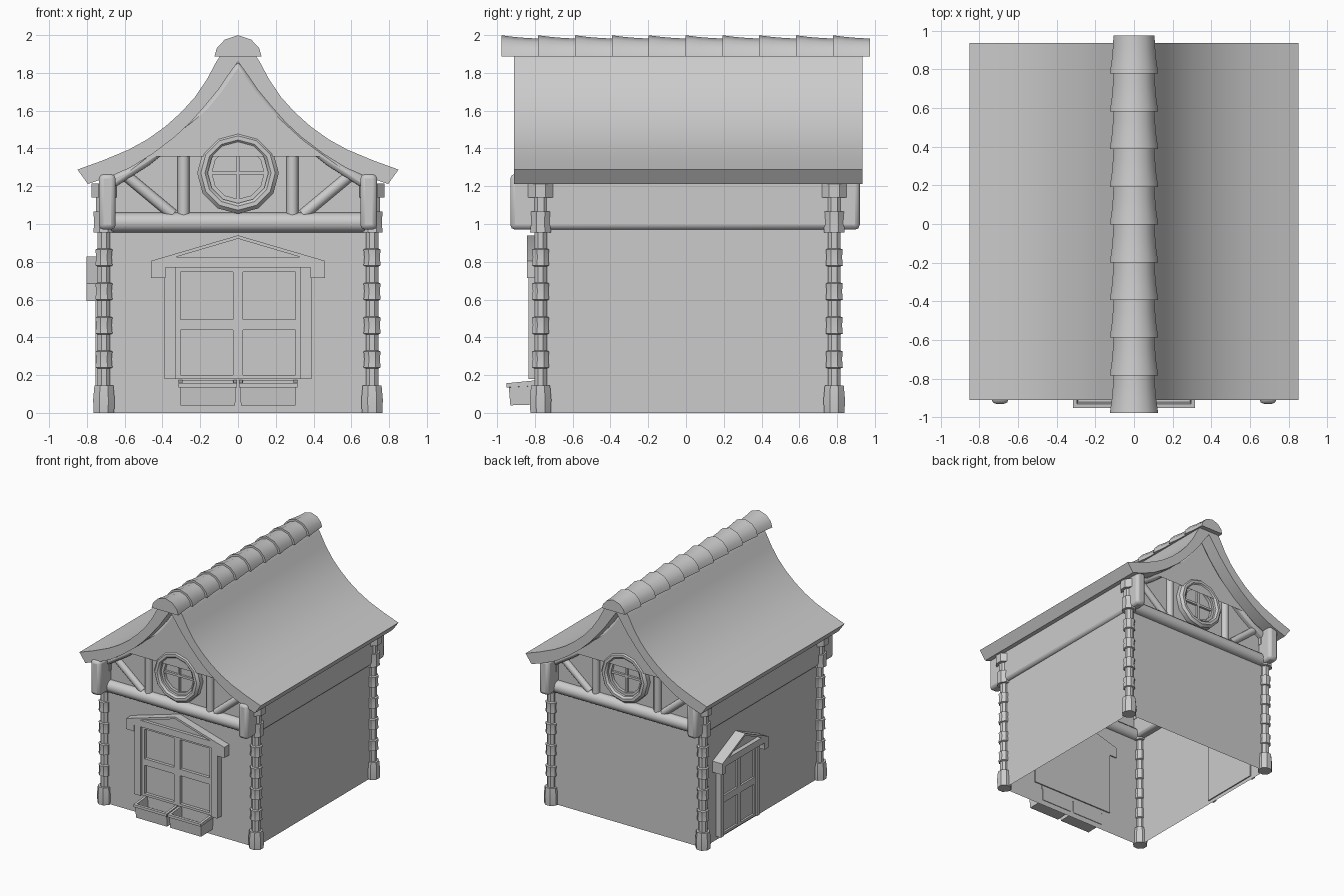
import bpy, bmesh
from math import sin, cos, pi, radians
from mathutils import Matrix, Vector

if "Cube" in bpy.data.objects:
    bpy.data.objects.remove(bpy.data.objects["Cube"])

I = Matrix.Identity(4)


def loft(name, rings, M=I, caps=True, wrap=False, bevel=0, open_bottom=False):
    """Skin a list of equal-length closed rings."""
    bm = bmesh.new()
    R = [[bm.verts.new(M @ Vector(p)) for p in r] for r in rings]
    n = len(R[0])
    pairs = list(zip(R, R[1:])) + ([(R[-1], R[0])] if wrap else [])
    for a, b in pairs:
        for i in range(n):
            j = (i + 1) % n
            bm.faces.new((a[i], a[j], b[j], b[i]))
    if caps and not wrap:
        bm.faces.new(R[0][::-1])
        bm.faces.new(R[-1])
    bmesh.ops.recalc_face_normals(bm, faces=bm.faces)
    if open_bottom:
        low = [f for f in bm.faces if all(v.co.z < 1e-4 for v in f.verts)]
        bmesh.ops.delete(bm, geom=low, context='FACES')
    me = bpy.data.meshes.new(name)
    bm.to_mesh(me)
    bm.free()
    ob = bpy.data.objects.new(name, me)
    bpy.context.collection.objects.link(ob)
    if bevel:
        m = ob.modifiers.new("bevel", 'BEVEL')
        m.width, m.segments = bevel, 2
        m.limit_method, m.angle_limit = 'ANGLE', radians(50)
    return ob


def prism(name, pts, y0, y1, M=I, **kw):
    return loft(name, [[(x, y, z) for x, z in pts] for y in (y0, y1)], M, **kw)


def bar(name, x0, x1, z0, z1, y0, y1, M=I, **kw):
    return prism(name, [(x0, z0), (x1, z0), (x1, z1), (x0, z1)], y0, y1, M, **kw)


def beam(name, a, b, r, n=12):
    a, b = Vector(a), Vector(b)
    q = (b - a).to_track_quat('Z', 'Y')
    ring = [q @ Vector((r * cos(2 * pi * i / n), r * sin(2 * pi * i / n), 0)) for i in range(n)]
    return loft(name, [[a + p for p in ring], [b + p for p in ring]])


def mirror(half):
    """Left half profile ending on x = 0 -> full profile."""
    return half + [(-x, z) for x, z in half[-2::-1]]


# Roof slab, swept profile
upper = mirror([(-.85, 1.288), (-.72, 1.335), (-.58, 1.393), (-.48, 1.448), (-.386, 1.515),
                (-.30, 1.592), (-.228, 1.672), (-.165, 1.765), (-.116, 1.857), (-.06, 1.94), (0, 1.965)])
under = mirror([(-.795, 1.212), (-.68, 1.25), (-.57, 1.298), (-.45, 1.373), (-.333, 1.462),
                (-.25, 1.54), (-.175, 1.625), (-.105, 1.71), (-.05, 1.79), (0, 1.86)])
prism("roof", upper + under[::-1], -.91, .935)

# Ridge tiles, flared towards the front
arch = mirror([(-.125, 0), (-.112, .045), (-.07, .09), (0, .113)])
for i in range(10):
    y = -.978 + i * .195
    loft("ridge_tile", [[(x * s, y + d, 1.886 + z * s) for x, z in arch]
                        for s, d in ((1, 0), (.92, .07), (.87, .14), (.85, .197))])

# Wall shell with gables, open underneath
prism("walls", [(-.71, 0), (-.71, 1.235)] + under[1:-1] + [(.71, 1.235), (.71, 0)],
      -.775, .785, open_bottom=True)

# Turned corner posts
prof = [(0, .054), (.07, .057), (.145, .05), (.145, .033)]
for z in (.235, .415, .595, .775):
    prof += [(z, .033), (z + .005, .045), (z + .05, .041), (z + .09, .045), (z + .095, .033)]
prof += [(.955, .033), (.955, .055), (1.01, .052), (1.065, .055), (1.065, .042),
         (1.14, .042), (1.14, .066), (1.215, .066)]
for sx in (-1, 1):
    for y in (-.77, .785):
        loft("corner_post", [[(sx * .71 + r / cos(pi / 8) * cos(pi / 8 + k * pi / 4),
                               y + r / cos(pi / 8) * sin(pi / 8 + k * pi / 4), z)
                              for k in range(8)] for z, r in prof])
    # Side wall plates under the eaves
    x0, x1 = sorted((sx * .648, sx * .737))
    bar("eave_beam", x0, x1, .97, 1.265, -.93, .92, bevel=.025)

# Gable timbers, front and back
trim_low = mirror([(-.66, 1.19), (-.465, 1.315), (-.25, 1.487), (-.12, 1.612), (0, 1.73)])
for side, yw in ((-1, -.775), (1, .785)):
    M = Matrix.Translation((0, yw, 0)) @ Matrix.Rotation(0 if side < 0 else pi, 4, 'Z')
    y = yw + side * .005
    prism("gable_rake", under[1:-1] + trim_low[::-1], -.05, .03, M, bevel=.02)
    beam("gable_tie_beam", (-.67, y, 1.008), (.67, y, 1.008), .052)
    beam("gable_collar", (-.25, y, 1.51), (.25, y, 1.51), .033)
    for sx in (-1, 1):
        beam("gable_stud", (sx * .288, y, 1.03), (sx * .288, y, 1.48), .031)
        beam("gable_brace", (sx * .345, y, 1.05), (sx * .585, y, 1.25), .03)

    # Round window
    def hoop(name, profile):
        loft(name, [[(r * sin(2 * pi * k / 12), -d, 1.27 + r * cos(2 * pi * k / 12))
                     for r, d in profile] for k in range(12)], M, wrap=True)
    hoop("round_window_frame", [(.16, 0), (.16, .045), (.175, .06), (.197, .06), (.216, .04), (.216, 0)])
    hoop("round_window_sash", [(.138, 0), (.138, .025), (.165, .025), (.165, 0)])
    bar("round_window_mullion", -.009, .009, 1.13, 1.41, -.018, .01, M)
    bar("round_window_glazing_bar", -.14, .14, 1.261, 1.279, -.018, .01, M)


def window(M, casing, hood):
    """Four-pane casement with pediment; local -y is outward."""
    bar("window_panes", -.33, .33, .18, .77, -.015, .01, M)
    leaf = casing * .7
    for s in (-1, 1):
        a, b = sorted((s * .33, s * .39))
        bar("window_casing", a, b, .18, .775, -casing, .01, M)
        a, b = sorted((s * .305, s * .33))
        bar("window_stile", a, b, .18, .77, -leaf, .01, M)
    bar("window_mullion", -.027, .027, .18, .77, -leaf, .01, M)
    for z0, z1 in ((.18, .2), (.44, .495), (.745, .77)):
        bar("window_rail", -.33, .33, z0, z1, -leaf, .01, M)
    outer = mirror([(-.46, .715), (-.46, .805), (0, .94)])
    inner = mirror([(-.385, .715), (-.385, .77), (-.33, .825), (0, .922)])
    prism("window_pediment", outer + inner[::-1], -hood, .01, M)
    prism("window_header", [(-.385, .77), (.385, .77), (.33, .825), (-.33, .825)], -hood, .01, M)
    prism("window_tympanum", [(-.33, .825), (.33, .825), (0, .922)], -hood * .6, .01, M)


# Front window and narrower one on the left wall
window(Matrix.Translation((0, -.775, 0)), .058, .066)
window(Matrix.Translation((-.71, .35, -.159)) @ Matrix.Rotation(-pi / 2, 4, 'Z')
       @ Matrix.Diagonal((.67, 1, 1.05, 1)), .045, .092)

# Flower boxes: tapered troughs with a hollow top
for x in (-.16, .16):
    def rect(w, y0, y1, z0, z1):
        return [(x - w, y0, z0), (x + w, y0, z0), (x + w, y1, z1), (x - w, y1, z1)]
    loft("flower_box", [rect(.145, -.93, -.77, .04, .045), rect(.148, -.938, -.77, .135, .145),
                        rect(.155, -.95, -.77, .135, .145), rect(.155, -.95, -.77, .157, .175),
                        rect(.135, -.93, -.79, .159, .173), rect(.13, -.92, -.79, .08, .08)])

bpy.ops.object.select_all(action='SELECT')
bpy.context.view_layer.objects.active = bpy.data.objects["roof"]
bpy.ops.object.shade_smooth_by_angle(angle=radians(38))
